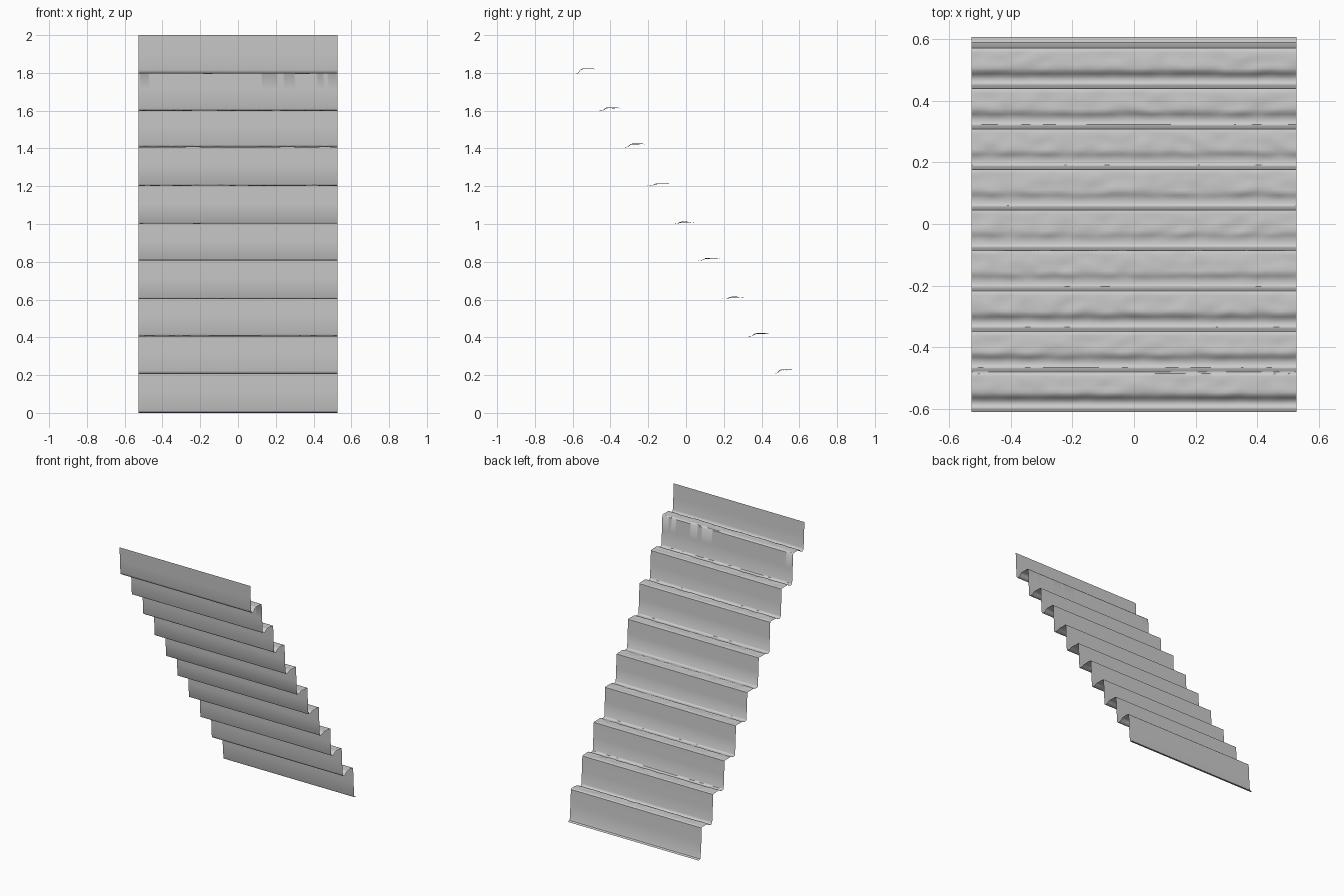
import bpy, bmesh
from mathutils import Vector, noise

if "Cube" in bpy.data.objects:
    bpy.data.objects.remove(bpy.data.objects["Cube"])

HALF_W = 0.527
NX = 90
STEPS = 9
# heights of each tread: valley behind the riser foot, and front nosing
VALLEY = [1.797, 1.600, 1.407, 1.203, 1.002, 0.808, 0.603, 0.406, 0.207]
NOSE = [1.822, 1.615, 1.424, 1.213, 1.010, 0.818, 0.613, 0.420, 0.228]

# tread cross-section: (offset in y, height fraction valley->nose, roughness)
TREAD = [(0.000, 0.75, 0.0), (0.003, 0.25, 0.0), (0.010, 0.0, 0.1), (0.020, -0.05, 0.2),
         (0.029, 0.1, 0.4), (0.037, 0.45, 0.8), (0.045, 0.85, 1.0), (0.055, 1.0, 1.0),
         (0.067, 1.0, 1.0), (0.080, 1.0, 1.0), (0.093, 1.0, 0.8), (0.106, 1.0, 0.6),
         (0.116, 0.95, 0.3), (0.121, 0.75, 0.0)]

# full stair profile, from the top of the upper riser down to the bottom lip
profile = [(-0.610, 2.0, 0.0), (-0.606, 1.9, 0.0)]
for i in range(STEPS):
    y0 = -0.601 + 0.1315 * i
    rise = NOSE[i] - VALLEY[i]
    for dy, h, rough in TREAD:
        profile.append((y0 + dy, VALLEY[i] + h * rise, rough))
    # middle of the riser below this tread
    nxt = VALLEY[i + 1] if i + 1 < STEPS else 0.0
    profile.append((y0 + 0.126, (NOSE[i] + nxt) / 2, 0.0))
profile += [(0.585, 0.015, 0.0), (0.589, 0.004, 0.0), (0.597, 0.001, 0.0), (0.608, 0.0, 0.0)]

# sweep the profile across the width, with worn, bumpy treads
bm = bmesh.new()
rows = []
for j in range(NX + 1):
    x = -HALF_W + 2 * HALF_W * j / NX
    row = []
    for y, z, rough in profile:
        bump = noise.noise(Vector((x * 16, y * 30, z * 5))) * 0.004 * rough
        row.append(bm.verts.new((x, y, z + bump)))
    rows.append(row)
for a, b in zip(rows, rows[1:]):
    for k in range(len(profile) - 1):
        bm.faces.new((a[k], b[k], b[k + 1], a[k + 1]))

mesh = bpy.data.meshes.new("stair_sheet")
bm.to_mesh(mesh)
bm.free()
stairs = bpy.data.objects.new("stair_sheet", mesh)
bpy.context.collection.objects.link(stairs)

# smooth surfaces with crisp nosings
bpy.context.view_layer.objects.active = stairs
stairs.select_set(True)
bpy.ops.object.shade_smooth_by_angle(angle=0.7)
